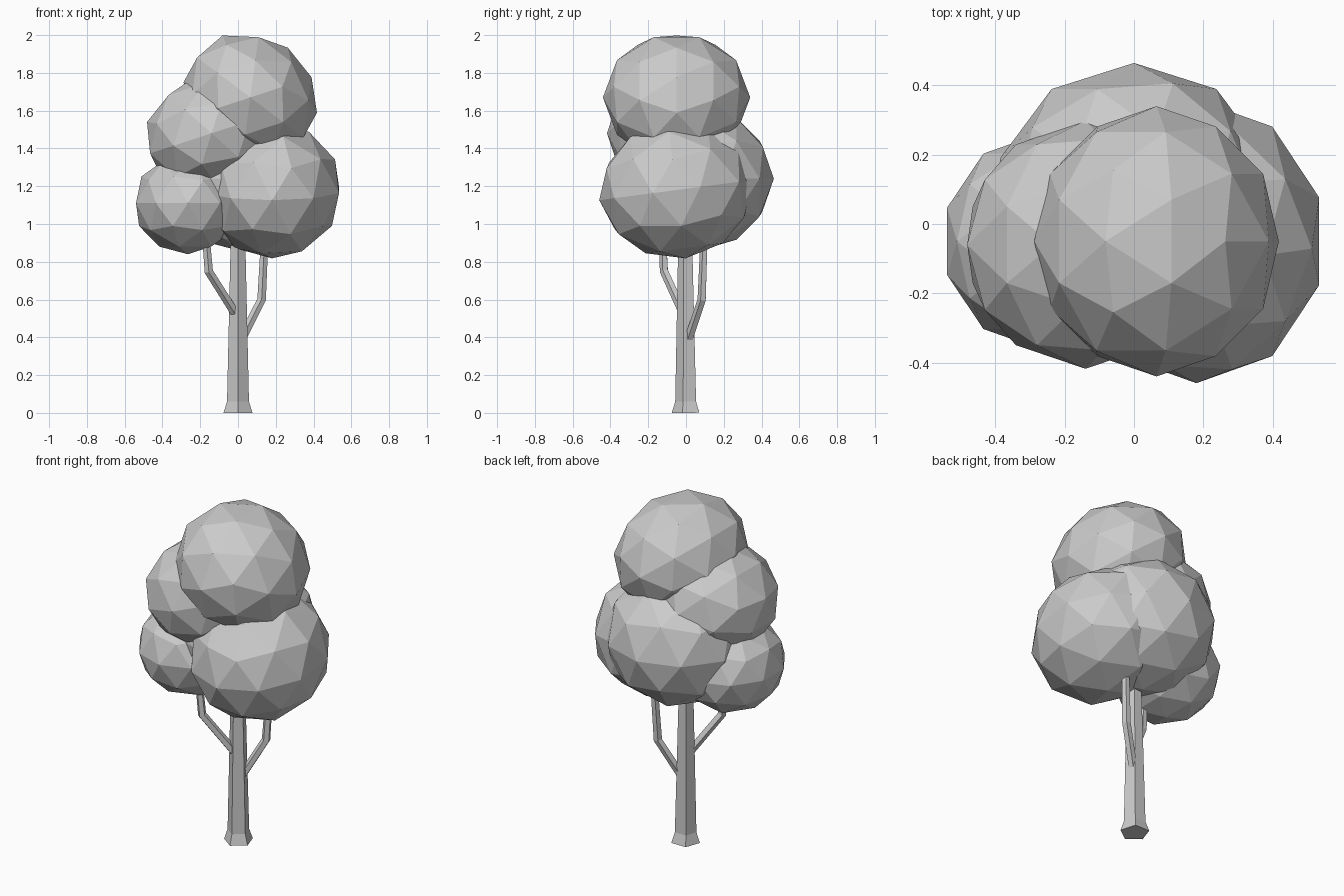
import bpy, bmesh
from math import radians, cos, sin, tau
from mathutils import Vector, Matrix

if "Cube" in bpy.data.objects:
    bpy.data.objects.remove(bpy.data.objects["Cube"])


def tube(name, path, sides, phase):
    """Flat-sided tapered tube through (x, y, z, radius) points."""
    pts = [Vector(p[:3]) for p in path]
    bm = bmesh.new()
    rings = []
    for i, p in enumerate(pts):
        along = (pts[min(i + 1, len(pts) - 1)] - pts[max(i - 1, 0)]).normalized()
        turn = Vector((0, 0, 1)).rotation_difference(along)
        r = path[i][3]
        angles = [radians(phase) + tau * k / sides for k in range(sides)]
        rings.append([bm.verts.new(p + turn @ Vector((r * cos(a), r * sin(a), 0))) for a in angles])
    for lo, hi in zip(rings, rings[1:]):
        for k in range(sides):
            n = (k + 1) % sides
            bm.faces.new((lo[k], lo[n], hi[n], hi[k]))
    bm.faces.new(rings[0][::-1])
    bm.faces.new(rings[-1])
    mesh = bpy.data.meshes.new(name)
    bm.to_mesh(mesh)
    bm.free()
    bpy.context.collection.objects.link(bpy.data.objects.new(name, mesh))


def foliage(name, loc, size, rot=(0, 0, 0)):
    """Faceted leaf clump: a stretched, tilted low-poly icosphere."""
    bpy.ops.mesh.primitive_ico_sphere_add(subdivisions=2, radius=1, location=loc,
                                          rotation=[radians(a) for a in rot])
    ob = bpy.context.object
    ob.name = name
    ob.scale = size


# Trunk with flared foot
tube("trunk", [(0, .005, 0, .081), (0, .004, .06, .061), (0, 0, .86, .042), (0, 0, 1.25, .03)], 5, 54)

# Two bent branches
tube("branch_right", [(.02, .015, .39, .024), (.125, .085, .6, .024), (.145, .1, 1.0, .02)], 5, 54)
tube("branch_left", [(-.01, -.01, .52, .024), (-.155, -.115, .75, .024), (-.175, -.125, 1.0, .02)], 5, 54)

# Leaf clumps
foliage("foliage_top", (.065, -.05, 1.67), (.37, .39, .33), (0, 37, 0))
foliage("foliage_right", (.18, -.05, 1.18), (.373, .413, .365), (7.5, 0, 0))
foliage("foliage_back", (0, .07, 1.24), (.405, .395, .38))
foliage("foliage_left_upper", (-.14, -.06, 1.48), (.36, .358, .31), (0, -18, 0))
foliage("foliage_left_lower", (-.265, -.05, 1.11), (.289, .313, .27))
